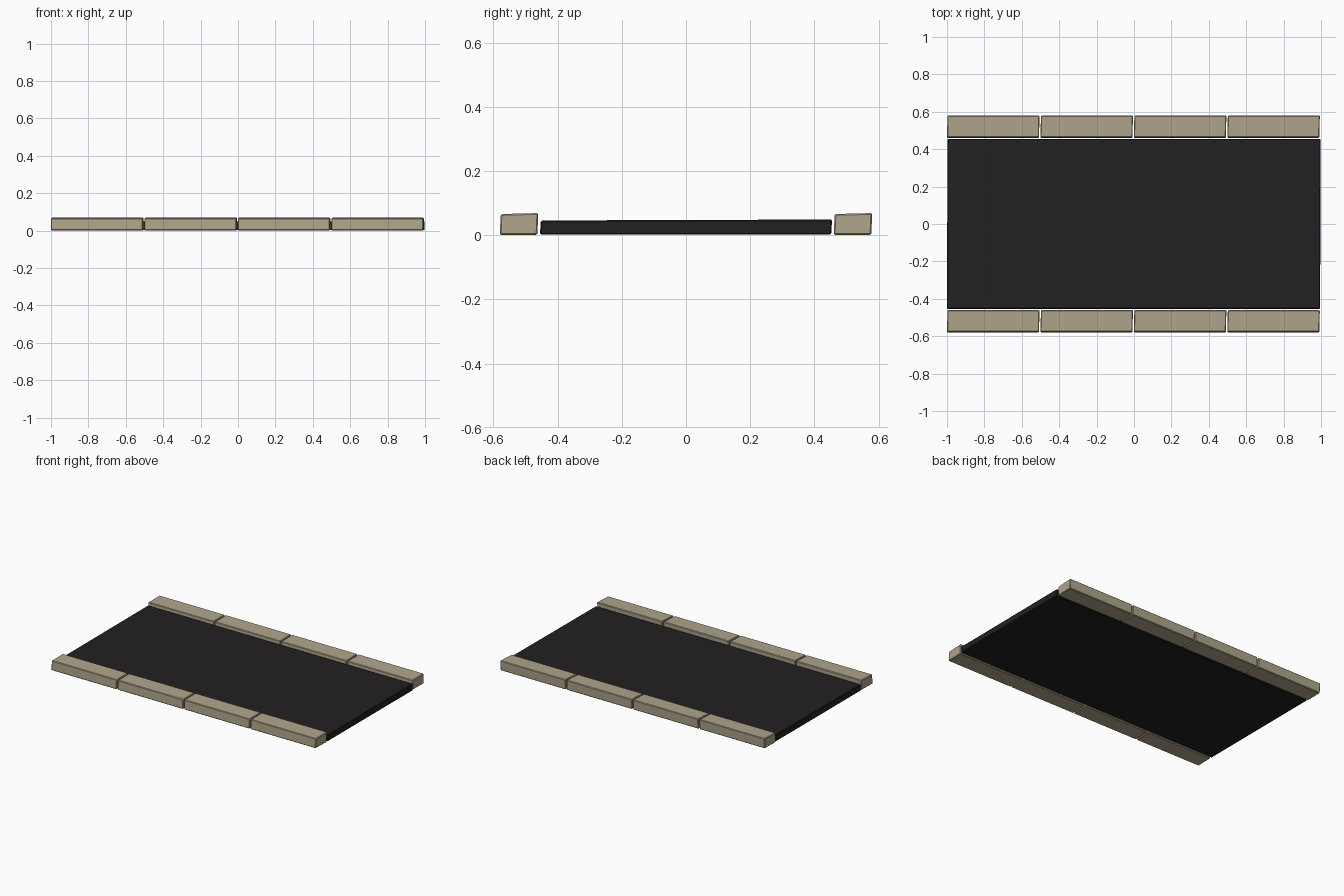
import bpy, bmesh

if "Cube" in bpy.data.objects:
    bpy.data.objects.remove(bpy.data.objects["Cube"])

def material(name, color):
    m = bpy.data.materials.new(name)
    m.diffuse_color = color
    m.use_nodes = True
    m.node_tree.nodes["Principled BSDF"].inputs["Base Color"].default_value = m.diffuse_color
    return m

asphalt = material("asphalt", (0.016, 0.014, 0.015, 1))
stone = material("stone", (0.43, 0.38, 0.26, 1))

def block(name, lo, hi, bevel, lean, mat):
    """Bevelled box with slightly uneven, hand-cut corners."""
    bm = bmesh.new()
    bmesh.ops.create_cube(bm, size=1)
    for v in bm.verts:
        sx, sy, sz = (1 if c > 0 else -1 for c in v.co)
        v.co = [(a + b) / 2 + s * (b - a) / 2 for a, b, s in zip(lo, hi, (sx, sy, sz))]
        # small inward shifts give the worn look
        if sx * sy < 0:
            v.co.x -= sx * lean
        if sy * sz < 0:
            v.co.y -= sy * lean
        if sy < 0 and sz > 0:
            v.co.z -= lean
    bmesh.ops.bevel(bm, geom=bm.edges[:], offset=bevel, segments=1, affect='EDGES')
    bmesh.ops.recalc_face_normals(bm, faces=bm.faces[:])
    me = bpy.data.meshes.new(name)
    bm.to_mesh(me)
    bm.free()
    me.materials.append(mat)
    ob = bpy.data.objects.new(name, me)
    bpy.context.collection.objects.link(ob)
    return ob

# Road slab
block("road_slab", (-1, -0.455, 0.002), (0.998, 0.455, 0.049), 0.004, 0.003, asphalt)

# Kerb stones along both sides
for side, y0 in (("front", -0.58), ("back", 0.46)):
    for i in range(4):
        x0 = -1 + i * 0.4995
        block(f"{side}_kerb_{i + 1}", (x0, y0, 0.001), (x0 + 0.495, y0 + 0.12, 0.069),
              0.004, 0.003, stone)
